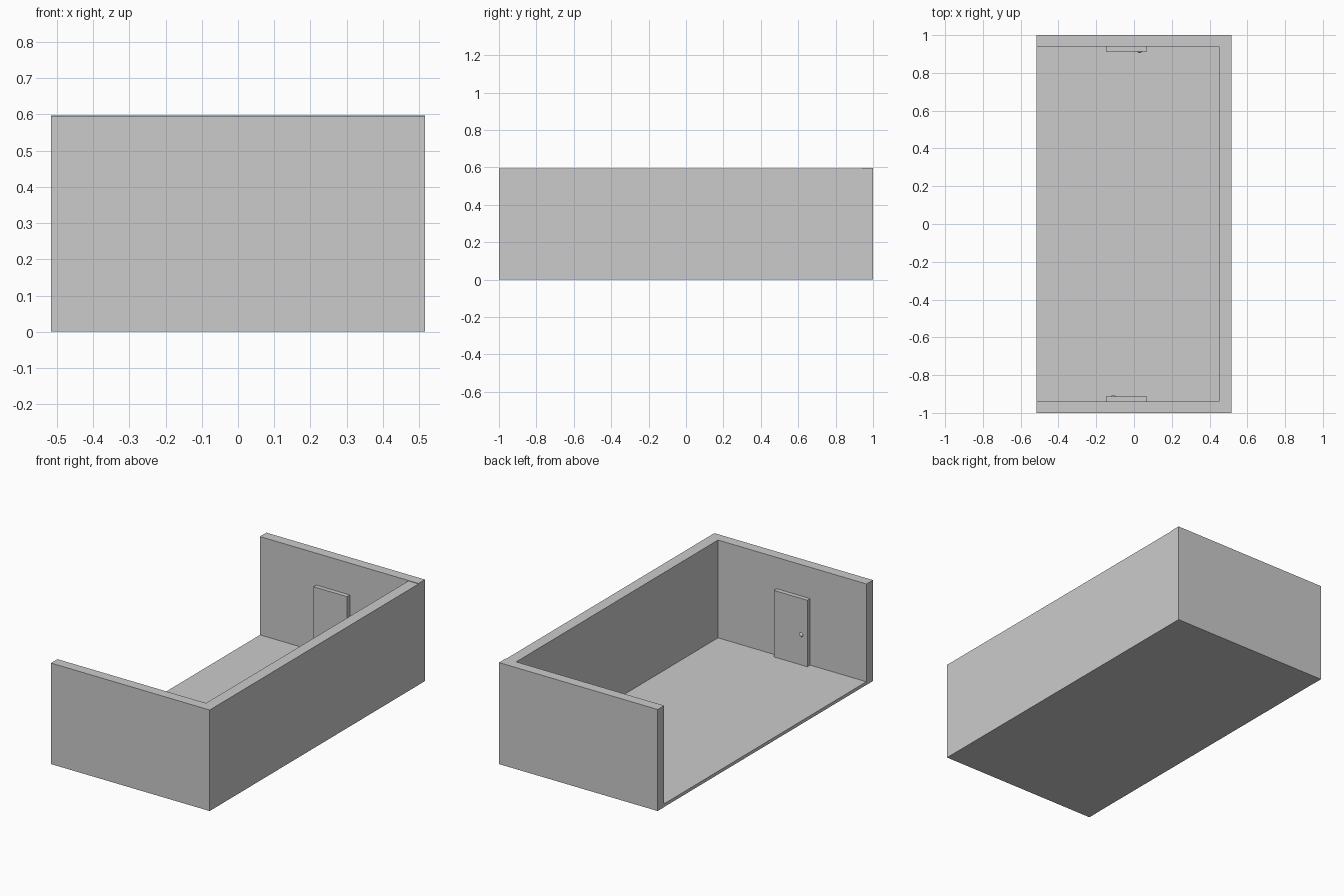
import bpy, math

if "Cube" in bpy.data.objects:
    bpy.data.objects.remove(bpy.data.objects["Cube"])

X, H, T = 0.516, 0.594, 0.06        # half width, wall height, wall thickness
FLOOR = 0.019                       # floor top


def finish(name, verts, faces):
    mesh = bpy.data.meshes.new(name)
    mesh.from_pydata(verts, [], faces)
    obj = bpy.data.objects.new(name, mesh)
    bpy.context.collection.objects.link(obj)
    return obj


def prism(name, outline, z0, z1):
    """Extrude a counter-clockwise outline from z0 to z1."""
    n = len(outline)
    verts = [(x, y, z) for z in (z0, z1) for x, y in outline]
    faces = [tuple(range(n))[::-1], tuple(range(n, 2 * n))]
    faces += [(i, (i + 1) % n, (i + 1) % n + n, i + n) for i in range(n)]
    return finish(name, verts, faces)


def box(name, x0, x1, y0, y1, z0, z1):
    return prism(name, [(x0, y0), (x1, y0), (x1, y1), (x0, y1)], z0, z1)


# Front and right walls: one L-shaped piece
inner_x, inner_y = 0.45, 1 - T
prism("front_and_right_wall",
      [(-X, -1), (X, -1), (X, inner_y), (inner_x, inner_y),
       (inner_x, -inner_y), (-X, -inner_y)], 0, H)

# Back wall, a touch taller
box("back_wall", -X, X, inner_y, 1, 0, H + 0.003)

# Floor slab, open on the left side
box("floor", -X + 0.001, inner_x, -inner_y, inner_y, 0, FLOOR)

# Matching doors on the two end walls, knobs on opposite sides
door_x, door_w, door_d, door_top = -0.04, 0.218, 0.026, 0.41
for label, side in (("front", -1), ("back", 1)):
    face_y = side * (inner_y - door_d)
    y0, y1 = sorted((face_y, side * inner_y))
    box(label + "_door", door_x - door_w / 2, door_x + door_w / 2,
        y0, y1, FLOOR, door_top)

    # Flattened round knob
    bpy.ops.mesh.primitive_uv_sphere_add(
        segments=24, ring_count=12, radius=0.012,
        location=(door_x + side * 0.07, face_y, 0.197),
        rotation=(math.pi / 2, 0, 0))
    knob = bpy.context.object
    knob.name = label + "_door_knob"
    knob.scale.z = 0.7
    bpy.ops.object.shade_smooth_by_angle()
